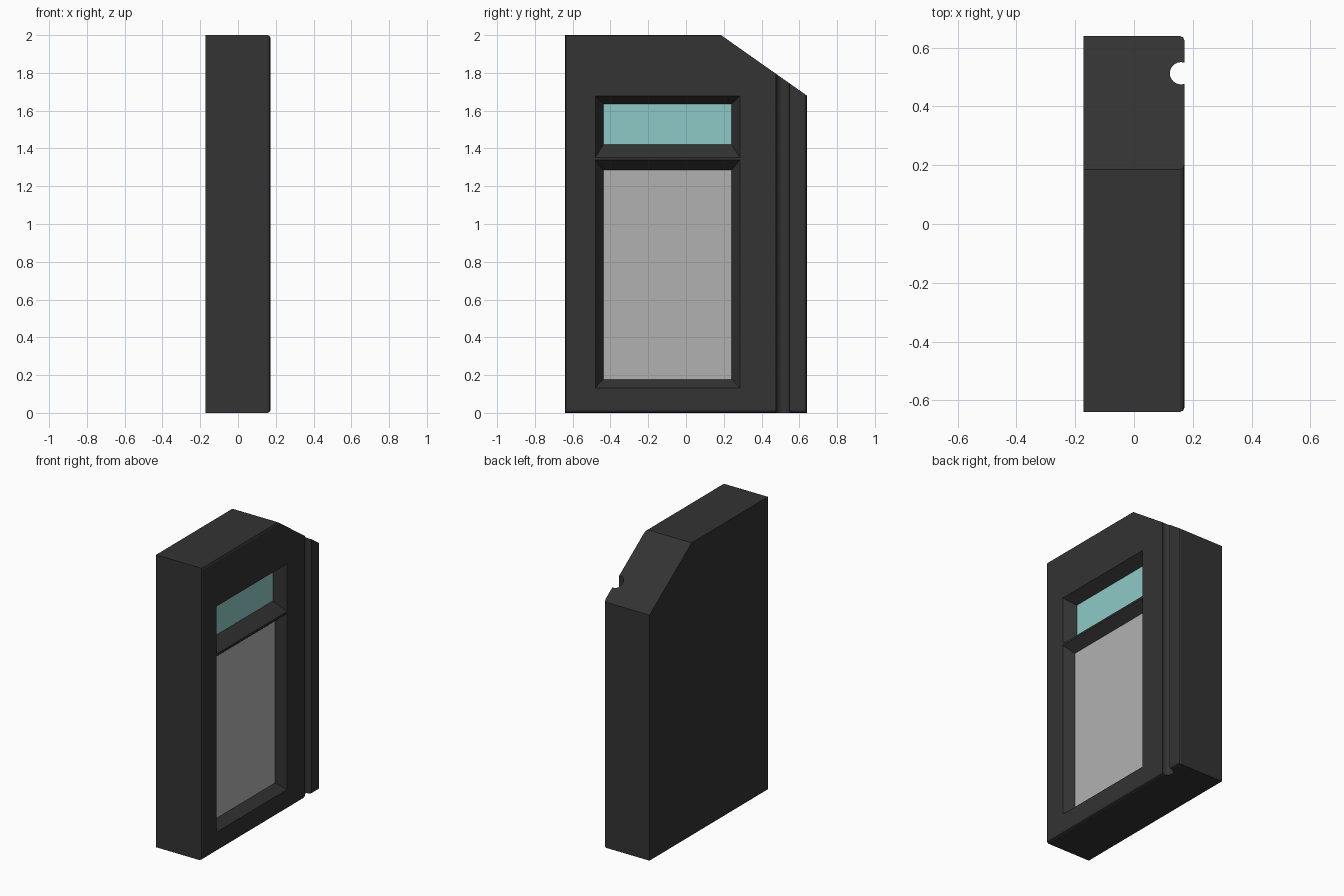
import bpy, bmesh, math

if "Cube" in bpy.data.objects:
    bpy.data.objects.remove(bpy.data.objects["Cube"])

FRONT = 0.172   # half of the slab thickness, the window side faces +x


def material(name, color):
    m = bpy.data.materials.new(name)
    m.diffuse_color = (*color, 1)
    m.use_nodes = True
    m.node_tree.nodes["Principled BSDF"].inputs["Base Color"].default_value = m.diffuse_color
    return m


def loft(name, loops, mat=None):
    """Closed solid through equally sized loops of points."""
    bm = bmesh.new()
    rings = [[bm.verts.new(p) for p in loop] for loop in loops]
    n = len(loops[0])
    for a, b in zip(rings, rings[1:]):
        for i in range(n):
            j = (i + 1) % n
            bm.faces.new((a[i], a[j], b[j], b[i]))
    bm.faces.new(rings[0])
    bm.faces.new(rings[-1])
    bmesh.ops.recalc_face_normals(bm, faces=bm.faces)
    me = bpy.data.meshes.new(name)
    bm.to_mesh(me)
    bm.free()
    ob = bpy.data.objects.new(name, me)
    bpy.context.collection.objects.link(ob)
    if mat:
        me.materials.append(mat)
    return ob


def rect(x, y0, y1, z0, z1):
    return [(x, y0, z0), (x, y1, z0), (x, y1, z1), (x, y0, z1)]


def cut(ob, cutter):
    cutter.hide_render = True
    mod = ob.modifiers.new("cut", 'BOOLEAN')
    mod.operation = 'DIFFERENCE'
    mod.solver = 'EXACT'
    mod.object = cutter
    bpy.context.view_layer.objects.active = ob
    bpy.ops.object.modifier_apply(modifier=mod.name)
    bpy.data.objects.remove(cutter)


dark = material("dark_frame", (0.033, 0.033, 0.033))
grey = material("grey_glass", (0.44, 0.44, 0.44))
teal = material("teal_glass", (0.266, 0.591, 0.565))

# Slab with one clipped upper corner
outline = [(-0.64, 0), (0.64, 0), (0.64, 1.68), (0.185, 2.0), (-0.64, 2.0)]
door = loft("door_slab", [[(x, y, z) for y, z in outline] for x in (-FRONT, FRONT)], dark)

# Soften the front rim, leaving the sloped edge sharp
bm = bmesh.new()
bm.from_mesh(door.data)
rim = []
for e in bm.edges:
    a, b = (v.co for v in e.verts)
    straight = abs(a.y - b.y) < 0.001 or abs(a.z - b.z) < 0.001
    if a.x > 0 and b.x > 0 and straight:
        rim.append(e)
bmesh.ops.bevel(bm, geom=rim, offset=0.016, segments=2, profile=0.5, affect='EDGES')
bm.to_mesh(door.data)
bm.free()

# Round vertical groove
ring = [(0.16 + 0.038 * math.cos(t), 0.513 + 0.038 * math.sin(t))
        for t in (math.tau * i / 24 for i in range(24))]
cut(door, loft("groove_cutter", [[(x, y, z) for x, y in ring] for z in (-0.1, 2.1)]))

# Window recesses with sloped walls, each closed by a pane
windows = [
    ("upper_pane", teal, 0.095, (-0.48, 0.285, 1.352, 1.677), (-0.437, 0.242, 1.42, 1.634)),
    ("lower_pane", grey, 0.11, (-0.48, 0.285, 0.133, 1.338), (-0.437, 0.242, 0.178, 1.285)),
]
for name, mat, depth, outer, inner in windows:
    cut(door, loft(name + "_cutter", [rect(depth, *inner), rect(FRONT, *outer),
                                      rect(FRONT + 0.05, *outer)]))
    me = bpy.data.meshes.new(name)
    me.from_pydata(rect(depth, *inner), [], [(0, 1, 2, 3)])
    me.materials.append(mat)
    bpy.context.collection.objects.link(bpy.data.objects.new(name, me))

# Open the recess floors so the panes fill them
bm = bmesh.new()
bm.from_mesh(door.data)
floors = [f for f in bm.faces
          if f.normal.x > 0.99 and any(abs(f.calc_center_median().x - w[2]) < 0.002 for w in windows)]
bmesh.ops.delete(bm, geom=floors, context='FACES')
bm.to_mesh(door.data)
bm.free()
